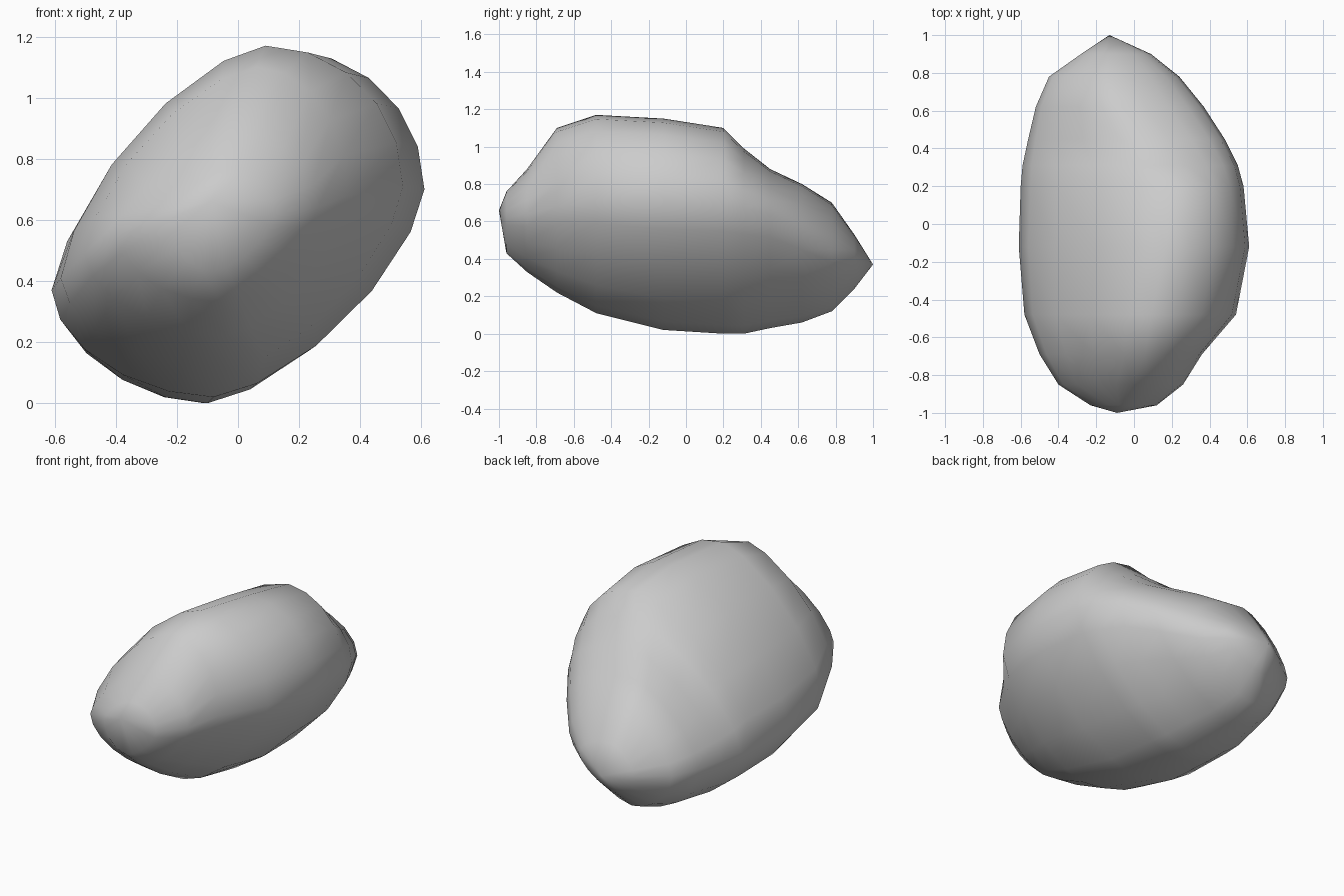
import bpy, bmesh
from math import sin, cos, pi

if "Cube" in bpy.data.objects:
    bpy.data.objects.remove(bpy.data.objects["Cube"])

# Cross-sections from front to back:
# y, left (x, z), right (x, z), bottom (x, z), top (x, z)
SECTIONS = [
    (-0.96, -0.23, 0.60, 0.12, 0.62, -0.08, 0.43, -0.04, 0.76),
    (-0.85, -0.40, 0.55, 0.26, 0.64, -0.06, 0.33, -0.01, 0.88),
    (-0.69, -0.50, 0.49, 0.36, 0.68, -0.04, 0.22, 0.06, 1.10),
    (-0.48, -0.58, 0.41, 0.54, 0.71, -0.03, 0.11, 0.09, 1.17),
    (-0.12, -0.61, 0.37, 0.61, 0.70, -0.08, 0.02, 0.17, 1.15),
    (0.20, -0.60, 0.37, 0.58, 0.69, -0.10, 0.00, 0.20, 1.10),
    (0.31, -0.59, 0.37, 0.55, 0.67, -0.11, 0.00, 0.15, 0.99),
    (0.45, -0.56, 0.37, 0.48, 0.64, -0.14, 0.03, 0.05, 0.88),
    (0.62, -0.52, 0.37, 0.37, 0.55, -0.17, 0.06, -0.08, 0.80),
    (0.78, -0.45, 0.37, 0.24, 0.45, -0.18, 0.12, -0.13, 0.70),
    (0.90, -0.28, 0.37, 0.09, 0.41, -0.15, 0.24, -0.13, 0.53),
]
STEPS = 5                       # points per quarter
POWERS = (1.0, 1.35, 1.1, 1.35)  # roundness of each quarter


def outline(lx, lz, rx, rz, bx, bz, tx, tz):
    """Closed loop right > top > left > bottom with a diagonal lean."""
    quarters = [(rx, rz, tx, tz), (lx, lz, tx, tz),
                (lx, lz, bx, bz), (rx, rz, bx, bz)]
    pts = []
    for q, (sx, sz, px, pz) in enumerate(quarters):
        for i in range(STEPS):
            t = i / STEPS * pi / 2
            if q % 2:
                t = pi / 2 - t
            c, s = abs(cos(t)) ** POWERS[q], abs(sin(t)) ** POWERS[q]
            pts.append((px + (sx - px) * c, sz + (pz - sz) * s))
    return pts


# Loft the boulder through its sections
bm = bmesh.new()
rings = [[bm.verts.new((x, s[0], z)) for x, z in outline(*s[1:])]
         for s in SECTIONS]
n = 4 * STEPS
for a, b in zip(rings, rings[1:]):
    for i in range(n):
        j = (i + 1) % n
        bm.faces.new((a[i], a[j], b[j], b[i]))

# Close the blunt front and the pointed back
for ring, tip in ((rings[0], (-0.09, -1.0, 0.66)), (rings[-1], (-0.13, 1.0, 0.37))):
    v = bm.verts.new(tip)
    for i in range(n):
        bm.faces.new((ring[i], ring[(i + 1) % n], v))

bmesh.ops.recalc_face_normals(bm, faces=bm.faces)
for f in bm.faces:
    f.smooth = True
mesh = bpy.data.meshes.new("boulder")
bm.to_mesh(mesh)
bm.free()
boulder = bpy.data.objects.new("boulder", mesh)
bpy.context.collection.objects.link(boulder)
